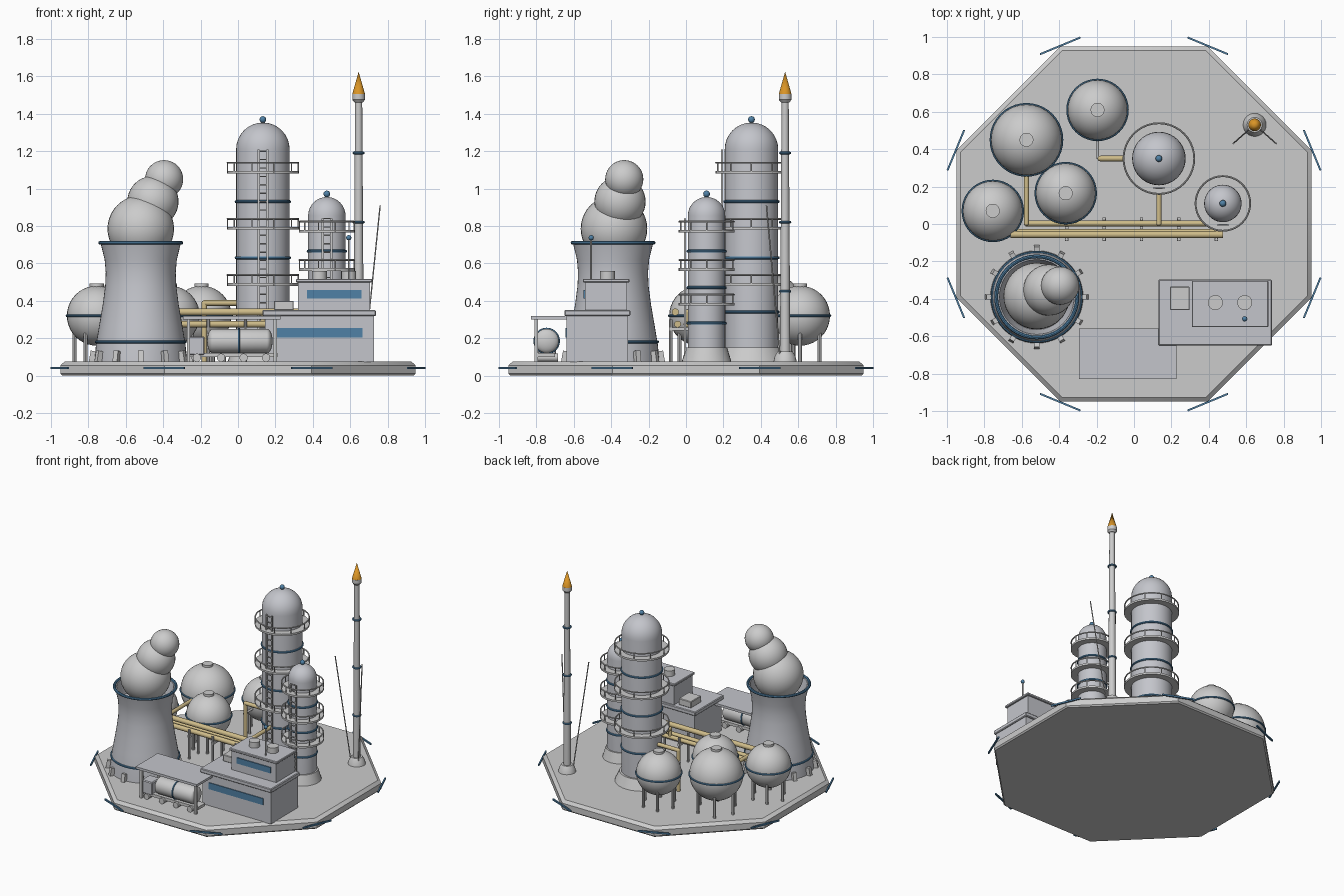
import bpy, bmesh
from math import sin, cos, pi, radians
from mathutils import Vector

if "Cube" in bpy.data.objects:
    bpy.data.objects.remove(bpy.data.objects["Cube"])


def material(name, r, g, b):
    m = bpy.data.materials.new(name)
    m.diffuse_color = (r, g, b, 1)
    m.use_nodes = True
    m.node_tree.nodes["Principled BSDF"].inputs["Base Color"].default_value = m.diffuse_color
    return m


BLUE = material("blue_paint", 0.08, 0.22, 0.38)
TAN = material("pipe_tan", 0.62, 0.5, 0.25)
FLAME = material("flame_orange", 0.7, 0.3, 0.02)
WHITE = material("light_paint", 0.85, 0.86, 0.87)
STEEL = material("steel", 0.55, 0.56, 0.6)


def finish(name, bm, mat=None):
    bmesh.ops.recalc_face_normals(bm, faces=bm.faces)
    me = bpy.data.meshes.new(name)
    bm.to_mesh(me)
    bm.free()
    ob = bpy.data.objects.new(name, me)
    bpy.context.collection.objects.link(ob)
    if mat:
        me.materials.append(mat)
    return ob


def lathe(name, prof, loc=(0, 0, 0), n=32, mat=None, turn=0.0):
    """Revolve (radius, height) points about z."""
    bm = bmesh.new()
    rings = []
    for r, z in prof:
        if r < 1e-5:
            rings.append([bm.verts.new((loc[0], loc[1], loc[2] + z))] * n)
        else:
            rings.append([bm.verts.new((loc[0] + r * cos(turn + 2 * pi * i / n),
                                        loc[1] + r * sin(turn + 2 * pi * i / n), loc[2] + z)) for i in range(n)])
    for a, b in zip(rings, rings[1:]):
        for i in range(n):
            j = (i + 1) % n
            bm.faces.new(list(dict.fromkeys((a[i], a[j], b[j], b[i]))))
    for ring in (rings[0], rings[-1]):
        if ring[0] is not ring[1]:
            bm.faces.new(ring)
    return finish(name, bm, mat)


def box(name, x0, x1, y0, y1, z0, z1, mat=None, bevel=0.0):
    bm = bmesh.new()
    bmesh.ops.create_cube(bm, size=1)
    for v in bm.verts:
        v.co = ((x0 + x1) / 2 + v.co.x * (x1 - x0), (y0 + y1) / 2 + v.co.y * (y1 - y0),
                (z0 + z1) / 2 + v.co.z * (z1 - z0))
    if bevel:
        bmesh.ops.bevel(bm, geom=bm.edges[:], offset=bevel, segments=1, affect='EDGES')
    return finish(name, bm, mat)


def ball(name, loc, r, mat=None, u=32, v=20):
    bm = bmesh.new()
    bmesh.ops.create_uvsphere(bm, u_segments=u, v_segments=v, radius=r)
    bmesh.ops.translate(bm, verts=bm.verts, vec=loc)
    return finish(name, bm, mat)


def tube(name, pts, r, mat=None, n=12):
    """Round bar along a path, with ball joints at the bends."""
    bm = bmesh.new()
    pts = [Vector(p) for p in pts]
    for a, b in zip(pts, pts[1:]):
        g = bmesh.ops.create_cone(bm, cap_ends=True, segments=n, radius1=r, radius2=r, depth=(b - a).length)
        q = Vector((0, 0, 1)).rotation_difference(b - a)
        for v in g['verts']:
            v.co = q @ v.co + (a + b) / 2
    for p in pts[1:-1]:
        g = bmesh.ops.create_uvsphere(bm, u_segments=n, v_segments=8, radius=r)
        bmesh.ops.translate(bm, verts=g['verts'], vec=p)
    return finish(name, bm, mat)


def ring(name, loc, R, r=0.008, mat=BLUE, rot=(0, 0, 0)):
    bpy.ops.mesh.primitive_torus_add(location=loc, rotation=rot, major_radius=R, minor_radius=r,
                                     major_segments=40, minor_segments=8)
    ob = bpy.context.object
    ob.name = name
    if mat:
        ob.data.materials.append(mat)


# octagonal base with a strip across each corner
G = 0.075
lathe("base", [(1.018, 0), (1.028, 0.01), (1.028, 0.055), (1.003, G)], n=8, turn=pi / 8)
for k in range(8):
    a = pi / 8 + k * pi / 4
    s = box("corner_strip", -0.005, 0.005, -0.117, 0.117, -0.006, 0.006, BLUE)
    s.location = (1.031 * cos(a), 1.031 * sin(a), 0.04)
    s.rotation_euler.z = a

# cooling tower, footings and steam
tx, ty = -0.52, -0.39
lathe("cooling_tower", [(0.248, G), (0.239, 0.17), (0.222, 0.27), (0.203, 0.38), (0.19, 0.48), (0.187, 0.55),
                        (0.193, 0.62), (0.215, 0.71), (0.2, 0.71), (0.175, 0.6), (0, 0.6)], (tx, ty, 0), 48, STEEL)
ring("tower_rim", (tx, ty, 0.71), 0.217, 0.01)
ring("tower_band", (tx, ty, 0.18), 0.238)
for k in range(12):
    a = k * pi / 6
    f = box("tower_footing", -0.02, 0.016, -0.014, 0.014, 0, 0.06)
    f.location = (tx + 0.262 * cos(a), ty + 0.262 * sin(a), G - 0.003)
    f.rotation_euler = (0, radians(-10), a)
for x, y, z, r in ((-0.52, -0.385, 0.785, 0.178), (-0.455, -0.353, 0.93, 0.137), (-0.395, -0.33, 1.05, 0.102)):
    ball("steam_puff", (x, y, z), r)

# spherical storage tanks
for x, y, r in ((-0.575, 0.45, 0.19), (-0.195, 0.61, 0.16), (-0.755, 0.07, 0.16), (-0.365, 0.165, 0.16)):
    z = 0.16 + r
    ball("sphere_tank", (x, y, z), r, WHITE)
    ring("sphere_band", (x, y, z), r, 0.007)
    lathe("sphere_cap", [(0.038, z + r - 0.015), (0.038, z + r + 0.012)], (x, y, 0), 12)
    for k in range(6):
        px, py = x + 0.75 * r * cos(k * pi / 3), y + 0.75 * r * sin(k * pi / 3)
        tube("sphere_leg", [(px, py, G - 0.005), (px, py, z - 0.5 * r)], 0.011, n=8)


# distillation columns
def column(x, y, r, wall, decks, deck_r, bands, ladder_top):
    lathe("column_skirt", [(r * 1.33, G - 0.002), (r * 1.1, 0.15), (r, 0.15)], (x, y, 0))
    dome = [(r * cos(t * pi / 16), wall + r * sin(t * pi / 16)) for t in range(8)]
    lathe("column_shell", [(r, G)] + dome + [(0, wall + r)], (x, y, 0), 40, STEEL)
    ball("column_finial", (x, y, wall + r + 0.016), 0.018, BLUE, 16, 10)
    for z in bands:
        ring("column_band", (x, y, z), r, 0.008)
    for z in decks:
        lathe("deck", [(deck_r, z), (deck_r, z + 0.014)], (x, y, 0))
        ring("deck_rail", (x, y, z + 0.058), deck_r - 0.004, 0.005, None)
        for k in range(10):
            a = k * pi / 5
            px, py = x + (deck_r - 0.004) * cos(a), y + (deck_r - 0.004) * sin(a)
            tube("rail_post", [(px, py, z), (px, py, z + 0.058)], 0.004, n=6)
    ly = y - r - 0.015
    for s in (-1, 1):
        box("ladder_rail", x + s * 0.024 - 0.005, x + s * 0.024 + 0.005, ly - 0.006, ly + 0.006, G, ladder_top)
    n = int((ladder_top - G) / 0.045)
    for k in range(1, n + 1):
        tube("ladder_rung", [(x - 0.024, ly, G + k * 0.045), (x + 0.024, ly, G + k * 0.045)], 0.004, n=6)


column(0.133, 0.35, 0.143, 1.21, (1.08, 0.78, 0.48), 0.193, (0.93, 0.63, 0.34), 1.21)
column(0.475, 0.11, 0.1, 0.855, (0.765, 0.56, 0.375), 0.15, (0.665, 0.47, 0.28), 0.84)

# flare stack
fx, fy = 0.645, 0.53
lathe("flare_base", [(0.062, G), (0.055, 0.105), (0.04, 0.13)], (fx, fy, 0), 24)
lathe("flare_pole", [(0.028, G), (0.019, 1.48)], (fx, fy, 0), 16, WHITE)
lathe("flare_collar", [(0.022, 1.46), (0.034, 1.475), (0.034, 1.505)], (fx, fy, 0), 16)
lathe("flame", [(0.034, 1.505), (0, 1.625)], (fx, fy, 0), 12, FLAME)
for z in (0.45, 0.82, 1.19):
    ring("flare_band", (fx, fy, z), 0.026, 0.007)
for s in (-1, 1):
    tube("stay_rod", [(fx + s * 0.03, fy - 0.025, G), (fx + s * 0.115, fy - 0.1, 0.91)], 0.004, n=6)

# control building
box("building_lower", 0.145, 0.728, -0.638, -0.31, G - 0.003, 0.32, STEEL)
box("roof_lower", 0.13, 0.738, -0.65, -0.298, 0.318, 0.35, STEEL, 0.005)
box("building_upper", 0.322, 0.705, -0.54, -0.315, 0.35, 0.5, STEEL)
box("roof_upper", 0.31, 0.718, -0.552, -0.303, 0.498, 0.517, STEEL, 0.004)
box("window_lower", 0.2, 0.665, -0.644, -0.63, 0.205, 0.255, BLUE)
box("window_upper", 0.37, 0.66, -0.547, -0.53, 0.412, 0.457, BLUE)
box("roof_unit", 0.192, 0.298, -0.46, -0.335, 0.35, 0.4, None, 0.004)
for x in (0.435, 0.592):
    lathe("roof_vent", [(0.04, 0.515), (0.04, 0.56)], (x, -0.42, 0), 20)
tube("antenna", [(0.592, -0.507, 0.51), (0.592, -0.507, 0.735)], 0.005, n=8)
ball("antenna_tip", (0.592, -0.507, 0.737), 0.014, BLUE, 16, 10)

# loading shed with horizontal tank
box("shed_roof", -0.295, 0.228, -0.83, -0.56, 0.3, 0.318, STEEL)
for x in (-0.265, 0.2):
    for y in (-0.8, -0.59):
        box("shed_post", x - 0.009, x + 0.009, y - 0.009, y + 0.009, G, 0.3)
cap = [(0.065 * sin(t * pi / 12), 0.03 - 0.03 * cos(t * pi / 12)) for t in range(7)]
tank = lathe("loading_tank", cap + [(r, 0.35 - h) for r, h in reversed(cap)], (0, 0, 0), 28, WHITE)
tank.rotation_euler.y = pi / 2
tank.location = (-0.165, -0.745, 0.185)
ring("tank_band", (0.005, -0.745, 0.185), 0.065, 0.006, BLUE, (0, pi / 2, 0))
box("tank_chassis", -0.27, 0.21, -0.79, -0.7, 0.1, 0.122)
box("tank_cab", -0.27, -0.178, -0.795, -0.695, 0.11, 0.21, STEEL, 0.006)
for x in (-0.22, -0.09, 0.03, 0.15):
    tube("chassis_wheel", [(x, -0.805, 0.096), (x, -0.685, 0.096)], 0.022, n=14)

# pipe rack
for y, z, r, x0, x1 in ((-0.057, 0.34, 0.019, -0.66, 0.475), (-0.045, 0.275, 0.018, -0.64, 0.44),
                        (0.003, 0.275, 0.016, -0.58, 0.475)):
    tube("rack_pipe", [(x0, y, z), (x1, y, z)], r, TAN)
for k in range(5):
    x = -0.36 + k * 0.2
    for y in (-0.082, 0.028):
        tube("rack_post", [(x, y, G), (x, y, 0.3)], 0.009, n=8)
    box("rack_beam", x - 0.009, x + 0.009, -0.09, 0.036, 0.24, 0.258)
tube("tank_feed", [(-0.575, 0.28, 0.34), (-0.575, 0.003, 0.34), (-0.575, 0.003, 0.275)], 0.014, TAN)
tube("column_feed", [(0.133, 0.22, 0.34), (0.133, 0.003, 0.34), (0.133, 0.003, 0.275)], 0.014, TAN)
tube("transfer_pipe", [(-0.18, 0.35, G), (-0.18, 0.35, 0.388), (0.0, 0.35, 0.388)], 0.015, TAN)
tube("tank_link", [(-0.195, 0.46, 0.3), (-0.195, 0.35, 0.3)], 0.008)

# smooth the round parts, keep hard edges
bpy.ops.object.select_all(action='SELECT')
bpy.context.view_layer.objects.active = bpy.data.objects["base"]
bpy.ops.object.shade_smooth_by_angle(angle=radians(32))
